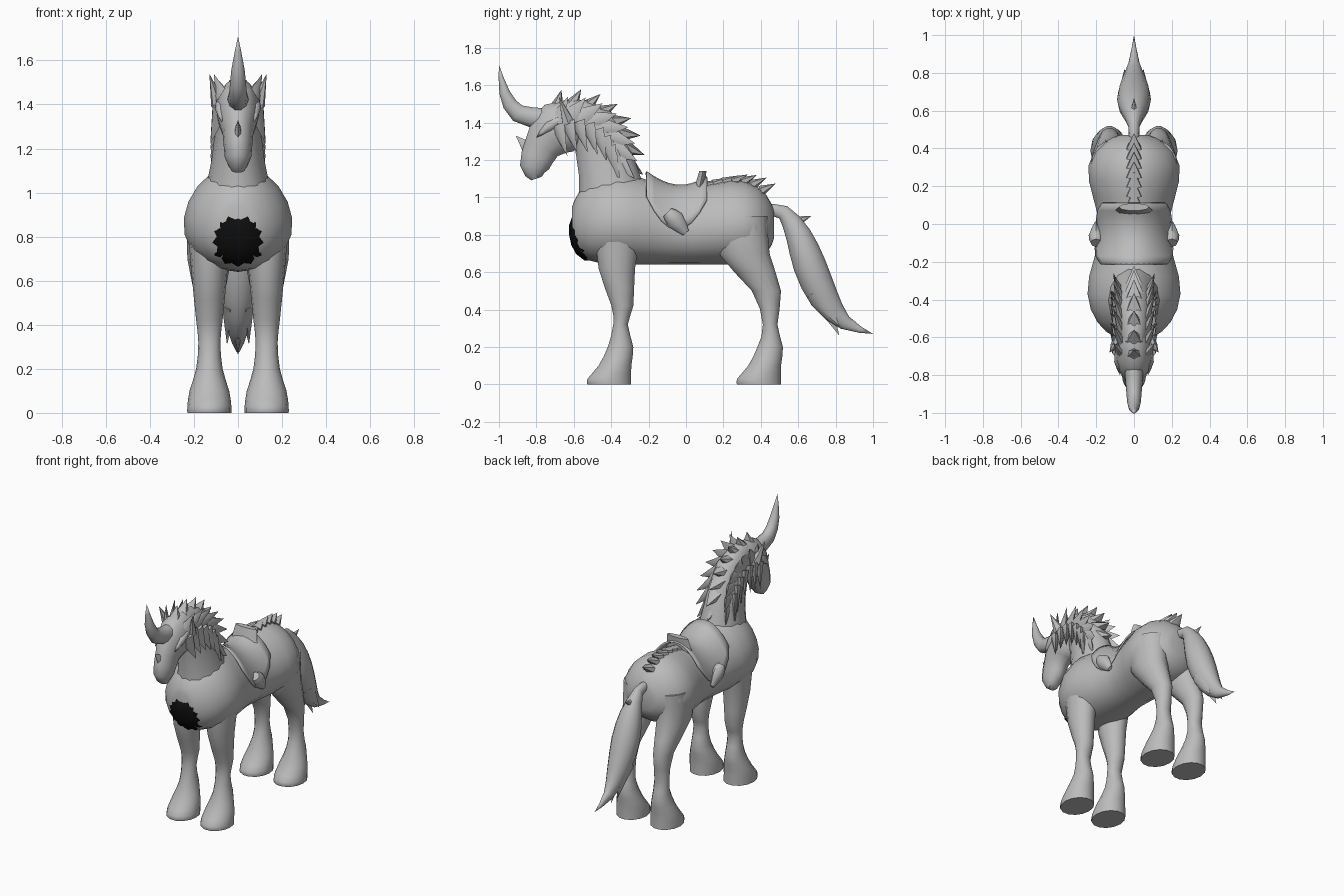
import bpy, bmesh, math
from mathutils import Vector, Matrix

if "Cube" in bpy.data.objects:
    bpy.data.objects.remove(bpy.data.objects["Cube"])

EGG = 0.12
SIDE = Vector((1, 0, 0))


def material(name, value):
    colour = (value, value, value, 1)
    mat = bpy.data.materials.new(name)
    mat.use_nodes = True
    mat.diffuse_color = colour
    mat.node_tree.nodes["Principled BSDF"].inputs["Base Color"].default_value = colour
    return mat


grey = material("light grey", 0.5)
black = material("black", 0.004)


def refine(sections):
    """Insert a spline midpoint between neighbouring sections."""
    points = [Vector(section) for section in sections]
    result = []
    for i in range(len(points) - 1):
        before, start = points[max(i - 1, 0)], points[i]
        end, after = points[i + 1], points[min(i + 2, len(points) - 1)]
        result += [start, (start + end) * 0.5 + (start + end - before - after) / 16]
    return result + [points[-1]]


def bridge(bm, rings, closed=True):
    for ring, following in zip(rings, rings[1:]):
        count = len(ring)
        for k in range(count if closed else count - 1):
            n = (k + 1) % count
            bm.faces.new((ring[k], ring[n], following[n], following[k]))


def loft(bm, sections, x=0, sides=14, axis=None, egg=0):
    """Skin oval rings given as (y, z, half width, half depth)."""
    centres = [Vector((x, section[0], section[1])) for section in sections]
    last = len(centres) - 1
    rings = []
    for i, (centre, section) in enumerate(zip(centres, sections)):
        width, depth = section[2], section[3]
        tangent = axis or centres[min(i + 1, last)] - centres[max(i - 1, 0)]
        up = SIDE.cross(tangent).normalized()
        ring = []
        for k in range(sides):
            angle = math.tau * k / sides
            across = width * math.cos(angle) * (1 - egg * math.sin(angle))
            ring.append(bm.verts.new(centre + SIDE * across + up * depth * math.sin(angle)))
        rings.append(ring)
    bridge(bm, rings)
    bm.faces.new(rings[0])
    bm.faces.new(rings[-1])


def spike(bm, base, tip, width, depth):
    """Pointed flattened tuft from base to tip."""
    base, tip = Vector(base), Vector(tip)
    along = tip - base
    turn = along.to_track_quat("Z", "Y").to_matrix().to_4x4()
    size = Matrix.Diagonal((width, depth, along.length, 1))
    bmesh.ops.create_cone(bm, cap_ends=True, segments=6, radius1=1, radius2=0, depth=1,
                          matrix=Matrix.Translation((base + tip) / 2) @ turn @ size)


def finish(name, bm, mat=grey, mirror=False):
    bmesh.ops.remove_doubles(bm, verts=bm.verts, dist=0.0005)
    bmesh.ops.recalc_face_normals(bm, faces=bm.faces)
    mesh = bpy.data.meshes.new(name)
    bm.to_mesh(mesh)
    bm.free()
    mesh.materials.append(mat)
    part = bpy.data.objects.new(name, mesh)
    bpy.context.collection.objects.link(part)
    if mirror:
        part.modifiers.new("mirror", "MIRROR")
    bpy.ops.object.select_all(action="DESELECT")
    part.select_set(True)
    bpy.context.view_layer.objects.active = part
    bpy.ops.object.shade_smooth_by_angle(angle=math.radians(50))
    return part


def limb(name, sections, mirror=False, **options):
    bm = bmesh.new()
    loft(bm, refine(sections), **options)
    return finish(name, bm, mirror=mirror)


def barrel(y):
    """Body section at y, swelling at shoulders and hips, rounded at the ends."""
    swell = math.cos(math.tau * (y - 0.3) / 0.66)
    taper = math.sqrt(1 - ((y + 0.07) / 0.55) ** 8)
    rise, drop = 0.22 + 0.03 * swell - 0.05 * y, 0.22
    return Vector((y, 0.86 + (rise - drop) / 2 * taper,
                   (0.215 + 0.032 * swell) * taper, (rise + drop) / 2 * taper))


# Body
bm = bmesh.new()
stations = [0.54 * math.sin(math.pi * (i / 16 - 0.5)) - 0.07 for i in range(17)]
loft(bm, [barrel(y) for y in stations], sides=20, axis=Vector((0, 1, 0)), egg=EGG)
finish("body", bm)

# Neck, head and curved horn
limb("neck", [(-.38, .9, .17, .2), (-.42, 1.15, .12, .16), (-.5, 1.38, .09, .13),
              (-.64, 1.46, .06, .07)])
limb("head", [(-.54, 1.42, .07, .1), (-.68, 1.37, .1, .15), (-.77, 1.27, .07, .1),
              (-.81, 1.16, .06, .08), (-.8, 1.1, .03, .03)])
limb("forehead_horn", [(-.76, 1.42, .05, .06), (-.9, 1.45, .04, .05), (-.97, 1.56, .03, .03),
                       (-1, 1.71, 0, 0)], sides=10)

# Nose horn, ears and brows
bm = bmesh.new()
spike(bm, (0, -.82, 1.24), (0, -.91, 1.33), .03, .05)
finish("nose_horn", bm)
bm = bmesh.new()
spike(bm, (.09, -.63, 1.4), (.13, -.68, 1.54), .03, .04)
finish("ears", bm, mirror=True)
limb("brows", [(-.66, 1.42, .02, .02), (-.73, 1.38, .03, .03), (-.8, 1.32, 0, 0)],
     mirror=True, x=.075, sides=8)


def on_crest(radius, degrees, x=0):
    """Point on the arc that the mane follows."""
    angle = math.radians(degrees)
    return Vector((x, radius * math.cos(angle) - 0.6, radius * math.sin(angle) + 1.2))


# Mane tufts along the crest, and locks swept back and hanging on both sides
crest, locks = bmesh.new(), bmesh.new()
for i in range(8):
    angle = 115 - 16 * i
    spike(crest, on_crest(.25, angle), on_crest(.38, angle - 15), .07, .06)
    spike(locks, on_crest(.22, angle, .06), on_crest(.34, angle - 20, .11), .03, .06)
    root = on_crest(.2, angle, .08)
    spike(locks, root, root + Vector((.045, .05, -.16)), .03, .05)
finish("crest_mane", crest)
finish("side_mane", locks, mirror=True)

# Legs with flared hooves
thighs = {"front_legs": (-.35, [(-.36, .85, .1, .13), (-.37, .62, .08, .1), (-.34, .42, .06, .06)]),
          "hind_legs": (.45, [(.3, .9, .1, .14), (.31, .7, .1, .14), (.43, .5, .06, .08)])}
for name, (y, upper) in thighs.items():
    foot = [(y, .32, .05, .04), (y, .2, .06, .07), (y - .03, .1, .09, .09),
            (y - .06, .03, .1, .12), (y - .06, 0, .1, .12)]
    limb(name, upper + foot, mirror=True, x=.13, axis=Vector((0, 0, -1)))

# Tail with ragged tip
limb("tail", [(.42, .93, .03, .03), (.52, .92, .03, .04), (.6, .8, .07, .07),
              (.66, .64, .09, .09), (.74, .46, .07, .08), (.85, .33, .03, .04), (1, .27, 0, 0)])
bm = bmesh.new()
spike(bm, (0, .56, .86), (0, .67, .9), .03, .04)
for x in (-.05, 0, .05):
    spike(bm, (x * .8, .7, .5), (x, .82, .26 + abs(x)), .04, .06)
finish("tail_tufts", bm)

# Saddle sheet wrapped over the back, with a lower edge that dips midway
bm = bmesh.new()
rows = []
for i in range(9):
    s = i / 4 - 1
    y, centre, width, height = barrel(s * .16 - .05)
    low = math.radians(40 * s * s - 5)
    row = []
    for k in range(15):
        angle = low + (math.pi - 2 * low) * k / 14
        pad = .015 + .03 * s * s * math.sin(angle) ** 4
        across = (width + pad) * math.cos(angle) * (1 - EGG * math.sin(angle))
        row.append(bm.verts.new((across, y, centre + (height + pad) * math.sin(angle))))
    rows.append(row)
bridge(bm, rows, closed=False)
saddle = finish("saddle", bm)
saddle.modifiers.new("thickness", "SOLIDIFY").thickness = .01
limb("cantle", [(.07, 1.04, .1, .03), (.09, 1.14, .08, .02)], sides=10, axis=Vector((0, 0, 1)))
limb("stirrups", [(-.1, .92, .03, .03), (-.06, .88, .04, .05), (0, .81, .01, .02)],
     mirror=True, x=.2, sides=8)

# Ridge of overlapping tufts on the rump
bm = bmesh.new()
for i in range(7):
    y, centre, width, height = barrel(.1 + i * .05)
    root = Vector((0, y, centre + height - .01))
    spike(bm, root, root + Vector((0, .08, .04)), .045, .03)
finish("rump_ridge", bm)

# Jagged heart-shaped patch domed over the chest
bm = bmesh.new()
rings = []
for scale, y in ((1, -.47), (1, -.56), (.75, -.6), (.4, -.62), (0, -.625)):
    ring = []
    for k in range(28):
        angle = math.tau * k / 28
        notch = .03 * max(0, math.cos(angle)) ** 30
        radius = scale * (.13 - notch + .007 * (-1) ** k)
        lift = radius * math.cos(angle)
        ring.append(bm.verts.new((radius * math.sin(angle), y - lift * .12, .8 + lift)))
    rings.append(ring)
bridge(bm, rings)
finish("chest_patch", bm, black)
